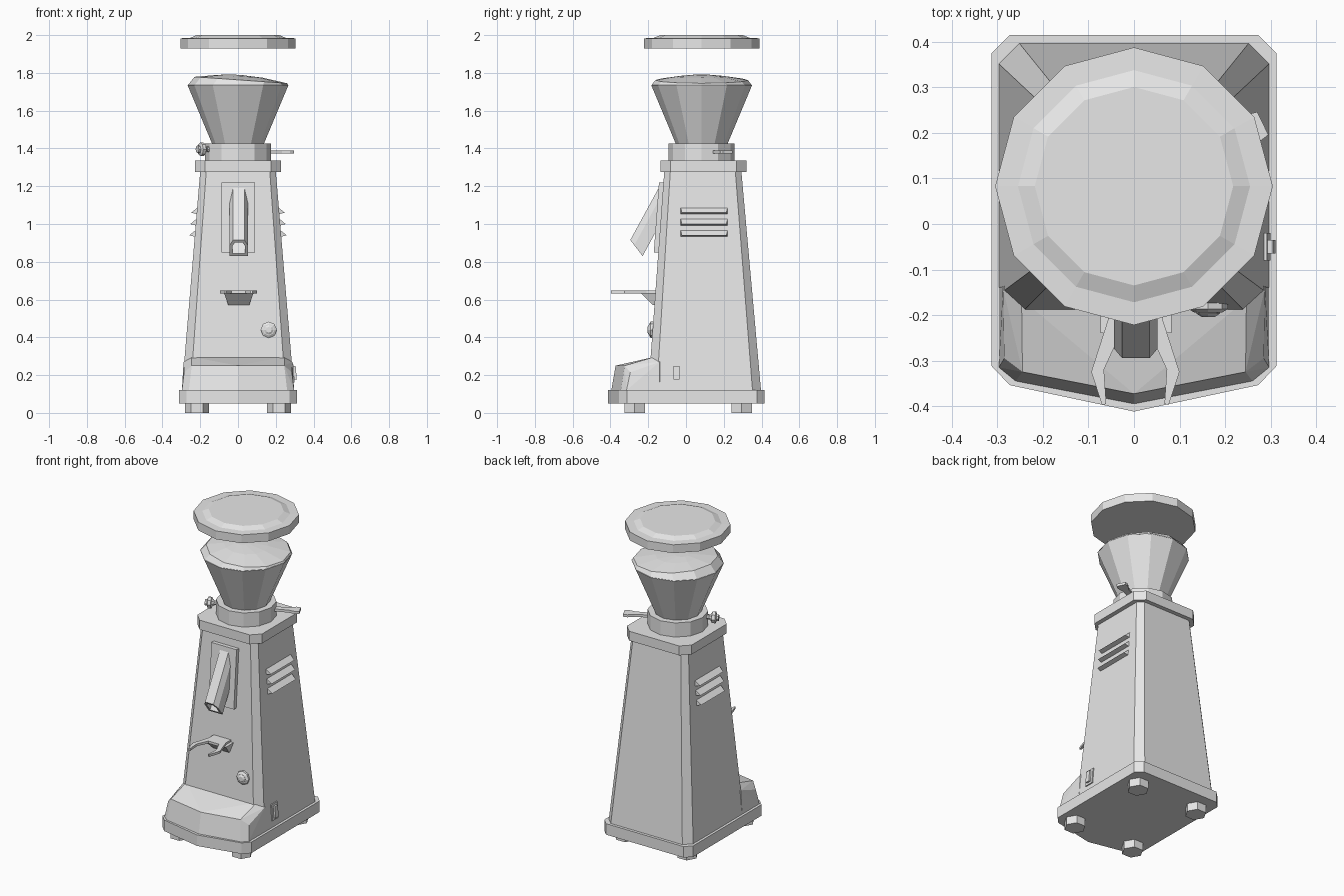
import bpy, bmesh
from math import sin, cos, radians, tau
from mathutils import Vector, Matrix

cube = bpy.data.objects.get("Cube")
if cube:
    bpy.data.objects.remove(cube)

GREY = (0.8, 0.8, 0.8, 1)
grey = bpy.data.materials.new("light grey")
grey.use_nodes = True
grey.diffuse_color = GREY
for node in grey.node_tree.nodes:
    if node.type == 'BSDF_PRINCIPLED':
        node.inputs["Base Color"].default_value = GREY

CY = 0.083  # axis of hopper, neck and lid


def finish(name, bm):
    bmesh.ops.recalc_face_normals(bm, faces=bm.faces[:])
    mesh = bpy.data.meshes.new(name)
    bm.to_mesh(mesh)
    bm.free()
    mesh.materials.append(grey)
    ob = bpy.data.objects.new(name, mesh)
    bpy.context.scene.collection.objects.link(ob)
    return ob


def hull(name, points):
    """Convex solid around a few points."""
    bm = bmesh.new()
    verts = [bm.verts.new(p) for p in points]
    bmesh.ops.convex_hull(bm, input=verts)
    bmesh.ops.dissolve_limit(bm, angle_limit=radians(1), verts=bm.verts[:], edges=bm.edges[:])
    return finish(name, bm)


def loft(name, rings, matrix=None):
    """Skin of rings with capped ends."""
    bm = bmesh.new()
    loops = [[bm.verts.new(p) for p in ring] for ring in rings]
    n = len(loops[0])
    for a, b in zip(loops, loops[1:]):
        for i in range(n):
            j = (i + 1) % n
            bm.faces.new((a[i], a[j], b[j], b[i]))
    bm.faces.new(loops[0])
    bm.faces.new(loops[-1])
    if matrix:
        bm.transform(matrix)
    return finish(name, bm)


def ring(r, z, n=12, x=0, y=0, tilt=0):
    pts = [(x + r * cos(tau * i / n), y + r * sin(tau * i / n)) for i in range(n)]
    return [(px, py, z + tilt * px) for px, py in pts]


def lathe(name, profile, n=12, x=0, y=CY):
    return loft(name, [ring(r, z, n, x, y) for r, z in profile])


def chamfered(hx, y0, y1, c, z):
    """Rectangle with cut corners at height z."""
    return [(s * px, py, z) for s in (-1, 1) for px, py in
            ((hx, y0 + c), (hx - c, y0), (hx, y1 - c), (hx - c, y1))]


def mirrored(points):
    return [(s * x, y, z) for s in (-1, 1) for x, y, z in points]


def front_y(z):  # sloping front of the housing
    return -0.115 - 0.074 * (1.275 - z)


def side_x(z):  # sloping side of the housing
    return 0.2 + 0.083 * (1.275 - z)


# Base plate with a pointed front, and feet
plate = [(0.313, 0.375), (0.273, 0.415), (0.313, -0.312), (0.273, -0.354), (0, -0.412)]
hull("base_plate", mirrored([(x, y, z) for x, y in plate for z in (0.05, 0.12)]))
for side in (-1, 1):
    for end, y in (("front", -0.272), ("back", 0.295)):
        lathe(f"{end}_foot_{side}", [(0.063, 0), (0.063, 0.055)], 6, side * 0.217, y)

# Tapered housing and its top cap
hull("housing", chamfered(0.297, -0.2, 0.397, 0.045, 0.12)
     + chamfered(0.2, -0.115, 0.293, 0.032, 1.28))
hull("housing_cap", chamfered(0.228, -0.135, 0.32, 0.052, 1.275)
     + chamfered(0.228, -0.135, 0.32, 0.052, 1.335))

# Pointed front skirt with a sloping top
hull("front_skirt", mirrored([
    (0.297, -0.14, 0.12), (0.297, -0.315, 0.12), (0.26, -0.345, 0.12), (0, -0.395, 0.12),
    (0.288, -0.14, 0.27), (0.285, -0.295, 0.215), (0.245, -0.325, 0.25), (0, -0.373, 0.25),
    (0.247, -0.165, 0.297), (0.247, -0.1, 0.297)]))

# Neck, hopper, domed bean fill and hovering lid
lathe("neck", [(0.175, 1.33), (0.175, 1.425)])
lathe("hopper", [(0.135, 1.42), (0.267, 1.735)])
loft("bean_fill", [ring(0.267, 1.733, y=CY),
                   ring(0.245, 1.763, x=0.015, y=CY, tilt=-0.07),
                   ring(0.13, 1.781, y=CY, tilt=-0.05),
                   ring(0.04, 1.79, x=-0.03, y=CY, tilt=-0.02)])
lathe("lid", [(0.305, 1.93), (0.305, 1.983), (0.255, 1.985), (0.218, 2.0)])

# Back plate of the spout
hull("spout_plate", [(x, front_y(z) + dy, z) for x in (-0.087, 0.09)
                     for z in (0.85, 1.22) for dy in (-0.024, 0.02)])

# Slanted spout with a hollow end
axis = Vector((0, -0.479, -0.878))
depth = Vector((0, 0.61, -0.793))
top = Vector((0.004, -0.145, 1.19))


def spout_ring(along, scale=1):
    section = [(-0.03, 0), (0.03, 0), (0.048, 0.035), (0.048, 0.107),
               (-0.048, 0.107), (-0.048, 0.035)]
    mid = 0.055
    return [top + axis * along + Vector((x * scale, 0, 0))
            + depth * (mid + (d - mid) * scale) for x, d in section]


loft("spout", [spout_ring(0), spout_ring(0.313), spout_ring(0.313, 0.7), spout_ring(0.24, 0.7)])

# Fork rest and its bracket
half = [(0.06, -0.12), (0.06, -0.21), (0.097, -0.325), (0.073, -0.398),
        (0.064, -0.395), (0.069, -0.32), (0.037, -0.25)]
outline = half + [(-x, y) for x, y in reversed(half)]
loft("fork_rest", [[(x + 0.003, y, z) for x, y in outline] for z in (0.632, 0.647)])
hull("fork_bracket", [(s * x + 0.004, y, z) for s in (-1, 1) for x, y, z in (
    (0.078, -0.24, 0.634), (0.078, -0.12, 0.634), (0.055, -0.175, 0.57), (0.055, -0.12, 0.57))])

# Round push button with a raised collar
facing = Matrix.Translation((0.163, front_y(0.44), 0.44)) @ Matrix.Rotation(radians(90), 4, 'X')
loft("button_collar", [ring(r, h, 8) for r, h in ((0.043, -0.02), (0.043, 0.01), (0.03, 0.018))],
     facing)
loft("button", [ring(r, h, 8) for r, h in ((0.026, 0), (0.026, 0.02), (0.015, 0.027))], facing)

# Rocker switch on the left side
for name, hy, hz, out in (("switch_frame", 0.03, 0.05, 0.008), ("switch_rocker", 0.015, 0.036, 0.02)):
    hull(name, [(side_x(z) + dx, -0.05 + y, z) for y in (-hy, hy)
                for z in (0.212 - hz, 0.212 + hz) for dx in (-0.02, out)])

# Three vent louvres on each side
for side in (-1, 1):
    for i in range(3):
        z = 1.05 - 0.06 * i
        hull(f"vent_louvre_{side}_{i}", [(side * (side_x(z + dz) + dx), y, z + dz)
             for dx, dz, inset in ((-0.01, 0.045, 0), (-0.01, 0, 0), (0.03, 0.01, 0.008))
             for y in (-0.03 + inset, 0.222 - inset)])

# Adjusting lever and the clamp knob opposite it
swing = Matrix.Translation((0, CY, 1.382)) @ Matrix.Rotation(radians(26), 4, 'Z')
lever = [(0.15, 0.016), (0.25, 0.02), (0.29, 0.033), (0.315, 0.028)]
shape = lever + [(x, -y) for x, y in reversed(lever)]
loft("lever", [[(x, y, z) for x, y in shape] for z in (-0.008, 0.008)], swing)

outward = (Matrix.Translation((0, CY, 1.395)) @ Matrix.Rotation(radians(206), 4, 'Z')
           @ Matrix.Rotation(radians(90), 4, 'Y'))
loft("clamp_knob", [ring(r, h, 8) for r, h in (
    (0.014, 0.15), (0.014, 0.185), (0.024, 0.198), (0.036, 0.203), (0.036, 0.222),
    (0.02, 0.228), (0.02, 0.24))], outward)
